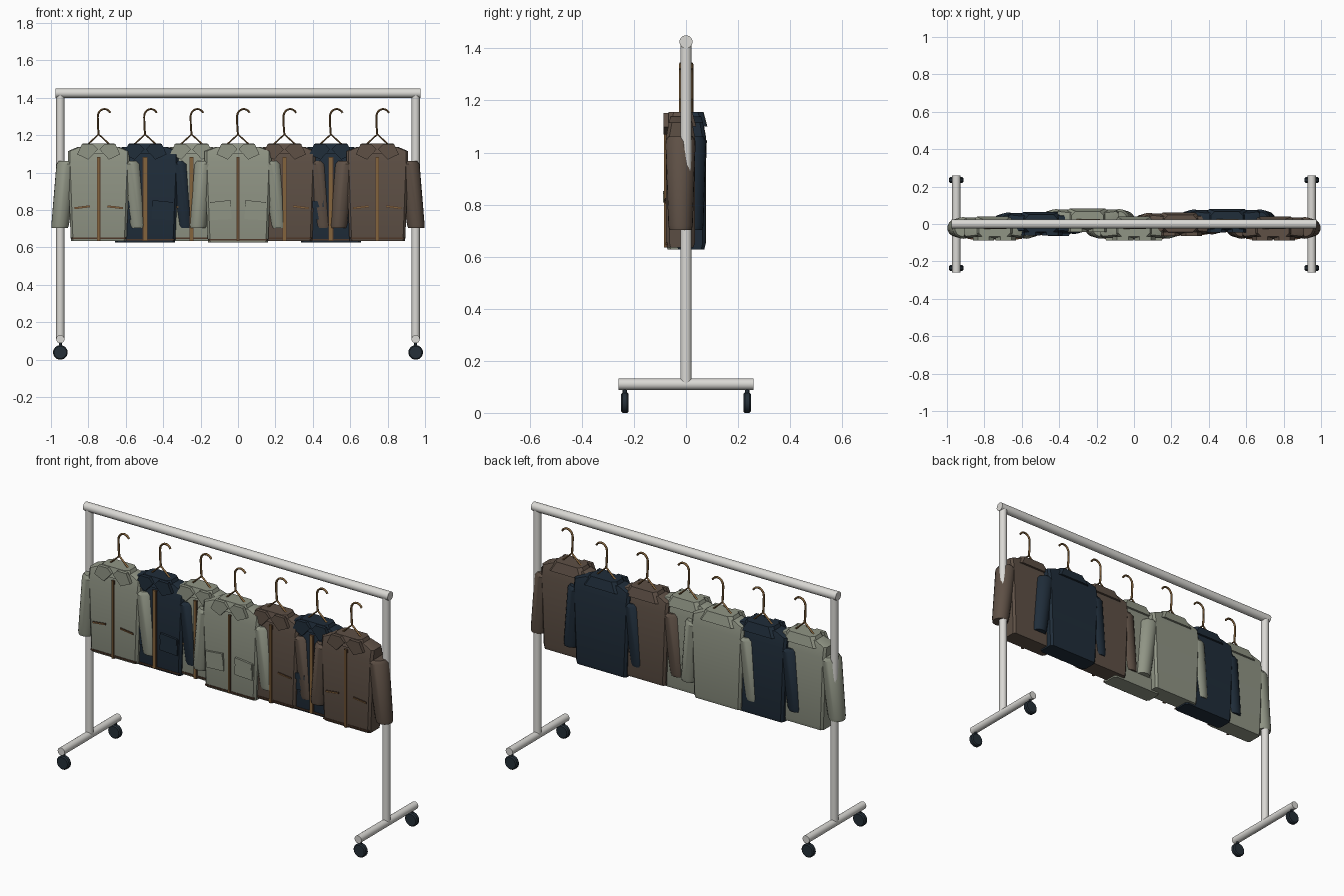
import bpy, bmesh
from math import sin, cos, pi, radians
from mathutils import Vector, Matrix

cube = bpy.data.objects.get("Cube")
if cube:
    bpy.data.objects.remove(cube, do_unlink=True)


def material(name, rgb, rough=0.8):
    m = bpy.data.materials.new(name)
    m.use_nodes = True
    m.diffuse_color = (*rgb, 1)
    bsdf = m.node_tree.nodes["Principled BSDF"]
    bsdf.inputs["Base Color"].default_value = (*rgb, 1)
    bsdf.inputs["Roughness"].default_value = rough
    return m


STEEL = material("pale steel", (0.70, 0.69, 0.66), 0.4)
RUBBER = material("wheel rubber", (0.018, 0.028, 0.038))
SAGE = material("sage cloth", (0.28, 0.30, 0.235))
NAVY = material("navy cloth", (0.014, 0.026, 0.042))
BROWN = material("brown cloth", (0.112, 0.080, 0.060))
BRONZE = material("bronze", (0.23, 0.125, 0.045), 0.5)
TRIM = material("dark brown trim", (0.075, 0.038, 0.022))


def finish(obj, mat, angle=35):
    obj.data.materials.append(mat)
    bpy.ops.object.select_all(action='DESELECT')
    obj.select_set(True)
    bpy.context.view_layer.objects.active = obj
    bpy.ops.object.shade_smooth_by_angle(angle=radians(angle))
    return obj


def loft(name, rings, mat, bevel=0):
    """Skin equal rings of points and close both ends."""
    bm = bmesh.new()
    rows = [[bm.verts.new(p) for p in ring] for ring in rings]
    n = len(rows[0])
    for a, b in zip(rows, rows[1:]):
        for i in range(n):
            j = (i + 1) % n
            bm.faces.new((a[i], a[j], b[j], b[i]))
    bm.faces.new(rows[0][::-1])
    bm.faces.new(rows[-1])
    bmesh.ops.recalc_face_normals(bm, faces=bm.faces)
    if bevel:
        bmesh.ops.bevel(bm, geom=bm.edges[:], offset=bevel, segments=1, affect='EDGES')
    mesh = bpy.data.meshes.new(name)
    bm.to_mesh(mesh)
    bm.free()
    obj = bpy.data.objects.new(name, mesh)
    bpy.context.collection.objects.link(obj)
    return finish(obj, mat)


def rod(name, a, b, radius, mat, sides=24, rim=0):
    """Cylinder from a to b, with an optional chamfered rim."""
    a, b = Vector(a), Vector(b)
    d = (b - a).normalized()
    rot = d.to_track_quat('Z', 'Y')
    ends = [(a, radius - rim), (a + d * rim, radius), (b - d * rim, radius), (b, radius - rim)]
    if not rim:
        ends = [ends[0], ends[-1]]
    rings = [[c + rot @ Vector((r * cos(2 * pi * i / sides), r * sin(2 * pi * i / sides), 0))
              for i in range(sides)] for c, r in ends]
    return loft(name, rings, mat)


def plate(name, outline, y, depth, mat, offset):
    """Flat panel drawn in x and z, with a thickness along y."""
    rings = [[offset + Vector((x, yy, z)) for x, z in outline] for yy in (y, y - depth)]
    return loft(name, rings, mat)


def strip(name, x, z, w, h, y, depth, mat, offset, tilt=0):
    turn = Matrix.Rotation(tilt, 2)
    corners = [(-w / 2, -h / 2), (w / 2, -h / 2), (w / 2, h / 2), (-w / 2, h / 2)]
    outline = [turn @ Vector(c) + Vector((x, z)) for c in corners]
    return plate(name, outline, y, depth, mat, offset)


def section(offset, z, w, d, c):
    """Rectangle with cut corners at height z."""
    pts = [(w - c, -d), (w, c - d), (w, d - c), (w - c, d),
           (c - w, d), (-w, d - c), (-w, c - d), (c - w, -d)]
    return [offset + Vector((x, y, z)) for x, y in pts]


def wire(name, points, radius, mat):
    curve = bpy.data.curves.new(name, 'CURVE')
    curve.dimensions = '3D'
    curve.bevel_depth = radius
    curve.bevel_resolution = 1
    curve.use_fill_caps = True
    spline = curve.splines.new('POLY')
    spline.points.add(len(points) - 1)
    for p, q in zip(spline.points, points):
        p.co = (*q, 1)
    obj = bpy.data.objects.new(name, curve)
    bpy.context.collection.objects.link(obj)
    bpy.ops.object.select_all(action='DESELECT')
    obj.select_set(True)
    bpy.context.view_layer.objects.active = obj
    bpy.ops.object.convert(target='MESH')
    return finish(bpy.context.view_layer.objects.active, mat, 60)


# Rack frame and casters
rod("top_rail", (-0.975, 0, 1.425), (0.975, 0, 1.425), 0.025, STEEL)
for side, s in (("right", -1), ("left", 1)):
    x = 0.95 * s
    rod(side + "_post", (x, 0, 0.11), (x, 0, 1.42), 0.022, STEEL)
    rod(side + "_foot", (x, -0.26, 0.11), (x, 0.26, 0.11), 0.022, STEEL)
    for end, e in (("front", -1), ("back", 1)):
        y = 0.235 * e
        rod(f"{side}_{end}_caster_stem", (x, y, 0.05), (x, y, 0.1), 0.008, RUBBER, 12)
        rod(f"{side}_{end}_wheel", (x, y - 0.015, 0.039), (x, y + 0.015, 0.039),
            0.039, RUBBER, 24, 0.006)


def jacket(tag, x, y, cloth, patch, zip_width):
    o = Vector((x, y, 0))
    grow = 1.08 if patch else 1.0
    low = 0.627 if patch else 0.635

    # Body, from hem to neck
    levels = [(low, 0.148, 0.050), (low + 0.02, 0.150, 0.055), (1.06, 0.165, 0.055),
              (1.115, 0.165, 0.045), (1.138, 0.11, 0.038)]
    loft(tag + "_body", [section(o, z, w * grow, d, 0.012) for z, w, d in levels], cloth)
    strip(tag + "_hem", 0, low + 0.014, 0.29 * grow, 0.009, -0.05, 0.008, TRIM, o)

    # Zip on its placket
    strip(tag + "_placket", 0, 0.86, zip_width + 0.008, 0.45, -0.05, 0.008, TRIM, o)
    strip(tag + "_zip", 0, 0.86, zip_width, 0.45, -0.055, 0.008, BRONZE, o)

    # Collar
    loft(tag + "_collar", [section(o, 1.1, 0.115, 0.06, 0.02),
                           section(o, 1.155, 0.085, 0.046, 0.02)], cloth)

    for side, s in (("right", -1), ("left", 1)):
        # Lapel
        lapel = [(0.004, 1.125), (0.055, 1.07), (0.115, 1.098), (0.09, 1.152), (0.03, 1.152)]
        plate(f"{tag}_{side}_lapel", [(s * px, pz) for px, pz in lapel],
              -0.046, 0.02, cloth, o)

        # Sleeve, splayed outward towards the cuff
        sleeve = [(0.167, 1.062, 0.046), (0.168, 1.045, 0.058),
                  (0.206, 0.72, 0.047), (0.208, 0.703, 0.043)]
        rings = [[o + Vector((s * (cx + 0.008 * patch) + r * cos(2 * pi * i / 20),
                              r * sin(2 * pi * i / 20), cz)) for i in range(20)]
                 for cx, cz, r in sleeve]
        loft(f"{tag}_{side}_sleeve", rings, cloth)

        # Pocket
        if patch:
            strip(f"{tag}_{side}_pocket", s * 0.093, 0.795, 0.112, 0.092, -0.05, 0.012,
                  cloth, o, -s * 0.05)
            strip(f"{tag}_{side}_pocket_flap", s * 0.093, 0.83, 0.108, 0.035, -0.05, 0.017,
                  cloth, o, -s * 0.1)
        else:
            strip(f"{tag}_{side}_pocket_welt", s * 0.088, 0.815, 0.085, 0.011, -0.05, 0.009,
                  TRIM, o, 0.12 * -s)
            strip(f"{tag}_{side}_pocket_zip", s * 0.088, 0.815, 0.08, 0.005, -0.05, 0.011,
                  BRONZE, o, 0.12 * -s)

    # Hanger: open hook and sloping shoulders
    hook = [o + Vector((0, 0, 1.2)), o + Vector((-0.004, 0, 1.25))]
    for i in range(11):
        a = radians(185 - 15.5 * i)
        hook.append(o + Vector((0.031 + 0.036 * cos(a), 0, 1.3 + 0.04 * sin(a))))
    wire(tag + "_hanger_hook", hook, 0.006, BRONZE)
    wire(tag + "_hanger_arms", [o + Vector(p) for p in
                                ((-0.13, 0, 1.085), (0, 0, 1.205), (0.13, 0, 1.085))],
         0.006, BRONZE)


# Seven jackets, hung slightly in front of or behind one another
for i, (y, cloth, patch, zip_width) in enumerate((
        (-0.021, SAGE, False, 0.010), (0.004, NAVY, True, 0.018),
        (0.022, SAGE, False, 0.014), (-0.021, SAGE, True, 0.008),
        (0.002, BROWN, False, 0.014), (0.020, NAVY, True, 0.018),
        (-0.021, BROWN, False, 0.012))):
    jacket(f"jacket_{i + 1}", (i - 3) * 0.2483, y, cloth, patch, zip_width)
